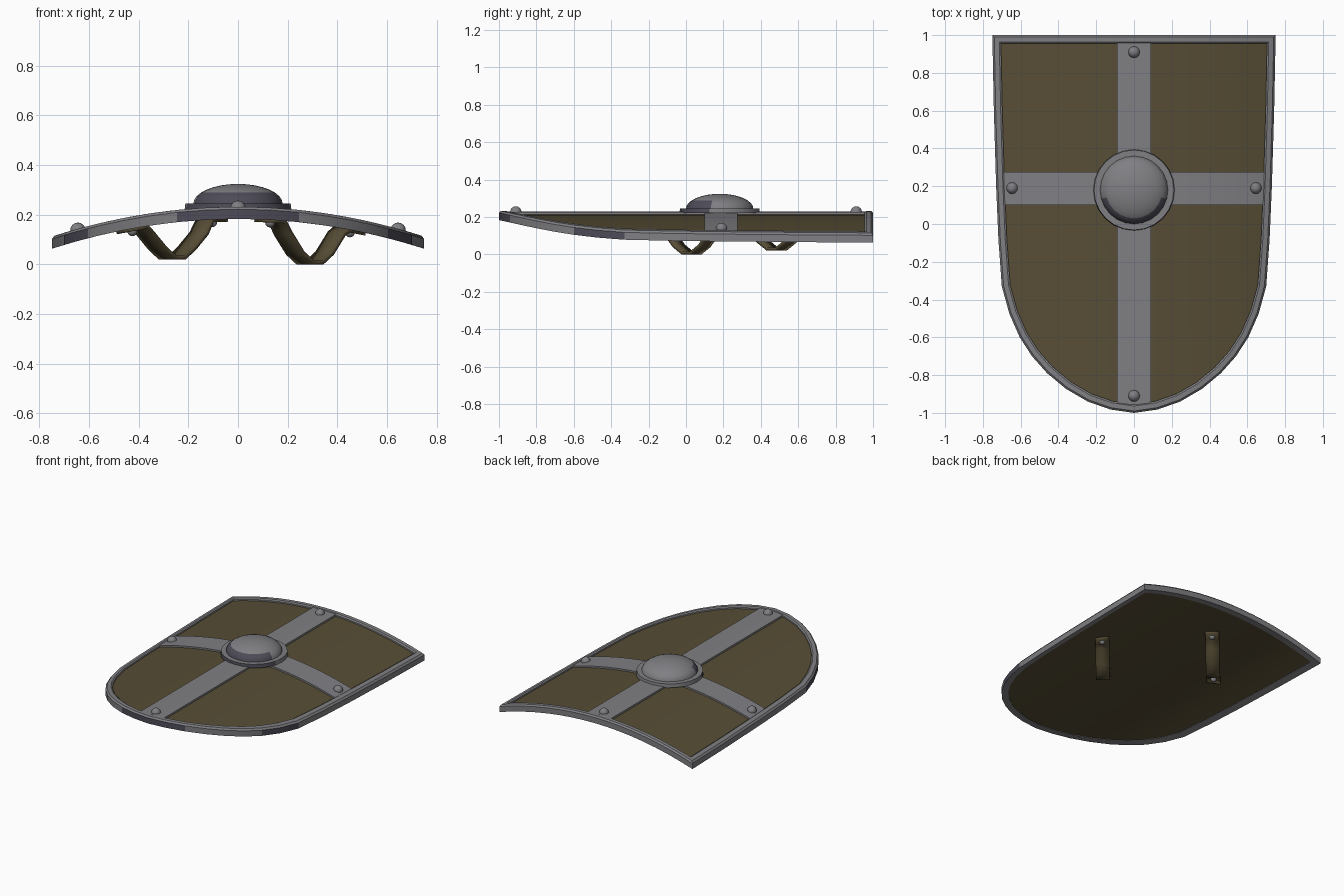
import bpy, bmesh, math
from mathutils import Vector, Matrix

if "Cube" in bpy.data.objects:
    bpy.data.objects.remove(bpy.data.objects["Cube"])


def material(name, rgb):
    m = bpy.data.materials.new(name)
    m.diffuse_color = (*rgb, 1)
    m.use_nodes = True
    m.node_tree.nodes["Principled BSDF"].inputs["Base Color"].default_value = m.diffuse_color
    return m


STEEL = material("steel grey", (0.215, 0.215, 0.23))
BROWN = material("leather brown", (0.095, 0.075, 0.036))
DARK = material("tarnished violet grey", (0.075, 0.07, 0.095))


def bend(x):
    """Drop of the curved shield away from its centre line."""
    return -0.12 * (x / 0.75) ** 2


def finish(name, bm, mats, smooth=True):
    bmesh.ops.recalc_face_normals(bm, faces=bm.faces)
    me = bpy.data.meshes.new(name)
    bm.to_mesh(me)
    bm.free()
    for m in mats:
        me.materials.append(m)
    ob = bpy.data.objects.new(name, me)
    bpy.context.collection.objects.link(ob)
    if smooth:
        bpy.ops.object.select_all(action='DESELECT')
        ob.select_set(True)
        bpy.context.view_layer.objects.active = ob
        bpy.ops.object.shade_smooth_by_angle(angle=math.radians(35))
    return ob


def slab(name, pts, lo, hi, mat):
    """Plate with the given outline, sliced along x and bent to the shield curve."""
    bm = bmesh.new()
    low = [bm.verts.new((x, y, lo)) for x, y in pts]
    high = [bm.verts.new((x, y, hi)) for x, y in pts]
    bm.faces.new(low[::-1])
    bm.faces.new(high)
    n = len(pts)
    for i in range(n):
        j = (i + 1) % n
        bm.faces.new((low[i], low[j], high[j], high[i]))
    for k in range(-9, 10):
        bmesh.ops.bisect_plane(bm, geom=bm.verts[:] + bm.edges[:] + bm.faces[:],
                               plane_co=(k * 0.08 + 0.001, 0, 0), plane_no=(1, 0, 0))
    for v in bm.verts:
        v.co.z += bend(v.co.x)
    return finish(name, bm, [mat])


# Outline: right half from top corner to tip, mirrored, then the straight top edge
half = [(0.75, 1), (0.742, 0.6), (0.73, 0.2), (0.718, -0.08), (0.70, -0.33), (0.66, -0.475),
        (0.605, -0.6), (0.54, -0.7), (0.46, -0.79), (0.36, -0.873), (0.245, -0.94), (0.125, -0.982)]
outline = half + [(0, -1)] + [(-x, y) for x, y in half[::-1]]
outline += [(-0.75 + 1.5 * i / 16, 1) for i in range(1, 16)]
outline = outline[::-1]          # counter-clockwise


def inset(pts, d):
    res = []
    for i, p in enumerate(pts):
        p = Vector(p)
        a = (p - Vector(pts[i - 1])).normalized()
        b = (Vector(pts[(i + 1) % len(pts)]) - p).normalized()
        na, nb = Vector((-a.y, a.x)), Vector((-b.y, b.x))
        res.append(p + (na + nb) * d / (1 + na.dot(nb)))
    return res


# Board
slab("shield_board", [tuple(p) for p in inset(outline, 0.02)], 0.186, 0.215, BROWN)

# Rim: bevelled section swept around the outline
bm = bmesh.new()
section = [(0, 0.183), (0, 0.222), (0.01, 0.232), (0.036, 0.232), (0.045, 0.225), (0.045, 0.183)]
rings = []
for d, z in section:
    rings.append([bm.verts.new((p.x, p.y, z + bend(p.x))) for p in inset(outline, d)])
for s in range(len(rings)):
    a, b = rings[s], rings[(s + 1) % len(rings)]
    for i in range(len(a)):
        j = (i + 1) % len(a)
        f = bm.faces.new((a[i], a[j], b[j], b[i]))
        c = f.calc_center_median()
        # tarnish on the outer side near the tip and the lower bends
        if s == 0 and (c.y < -0.95 or -0.62 < c.y < -0.38):
            f.material_index = 1
finish("shield_rim", bm, [STEEL, DARK])


# Crossing metal bands
def rect(x0, x1, y0, y1):
    return [(x0, y0), (x1, y0), (x1, y1), (x0, y1)]


slab("long_band", rect(-0.09, 0.09, -0.955, 0.96), 0.205, 0.228, STEEL)
slab("cross_band", rect(-0.69, 0.69, 0.10, 0.275), 0.205, 0.227, STEEL)


# Rivets
def rivet(name, x, y, z, r):
    bm = bmesh.new()
    bmesh.ops.create_uvsphere(bm, u_segments=12, v_segments=8, radius=r,
                              matrix=Matrix.Translation((x, y, z)))
    finish(name, bm, [STEEL])


for i, (x, y) in enumerate([(0, 0.91), (0, -0.91), (0.645, 0.19), (-0.645, 0.19)]):
    rivet(f"band_rivet_{i}", x, y, 0.226 + bend(x), 0.031)

# Boss: flat flange and dome
bm = bmesh.new()
bmesh.ops.create_cone(bm, cap_ends=True, segments=24, radius1=0.215, radius2=0.212, depth=0.026,
                      matrix=Matrix.Translation((0, 0.18, 0.233)))
for f in bm.faces:
    c = f.calc_center_median()
    if abs(f.normal.z) < 0.5 and c.y < 0.1:
        f.material_index = 1
finish("boss_flange", bm, [STEEL, DARK])

bm = bmesh.new()
bmesh.ops.create_uvsphere(bm, u_segments=24, v_segments=16, radius=1)
bmesh.ops.delete(bm, geom=[v for v in bm.verts if v.co.z < -0.01], context='VERTS')
for f in bm.faces:
    c = f.calc_center_median()
    if c.z < 0.55 and c.y < -0.25:      # tarnish low on the front
        f.material_index = 1
for v in bm.verts:
    v.co = (v.co.x * 0.18, v.co.y * 0.18 + 0.18, v.co.z * 0.08 + 0.244)
finish("boss_dome", bm, [STEEL, DARK])


# Leather grips on the back, set diagonally
def grip(name, cx, cy, bottom):
    ang = math.radians(49)
    d = Vector((math.cos(ang), math.sin(ang)))
    n = Vector((-d.y, d.x))
    side = [(0.29, None), (0.20, None), (0.165, 0.125), (0.09, bottom + 0.045), (0.03, bottom + 0.008)]
    path = [(-t, z) for t, z in side] + side[::-1]
    bm = bmesh.new()
    rows = []
    for t, z in path:
        row = []
        for w in (-0.045, 0.045):
            p = Vector((cx, cy)) + d * t + n * w
            row.append(bm.verts.new((p.x, p.y, 0.180 + bend(p.x) if z is None else z)))
        rows.append(row)
    for a, b in zip(rows, rows[1:]):
        bm.faces.new((a[0], a[1], b[1], b[0]))
    ob = finish(name, bm, [BROWN])
    m = ob.modifiers.new("thickness", 'SOLIDIFY')
    m.thickness, m.offset = 0.016, 0
    for k, t in enumerate((-0.245, 0.245)):
        p = Vector((cx, cy)) + d * t
        rivet(f"{name}_rivet_{k}", p.x, p.y, 0.172 + bend(p.x), 0.02)


grip("arm_grip", 0.29, 0.03, 0.0)
grip("hand_grip", -0.265, 0.485, 0.02)
